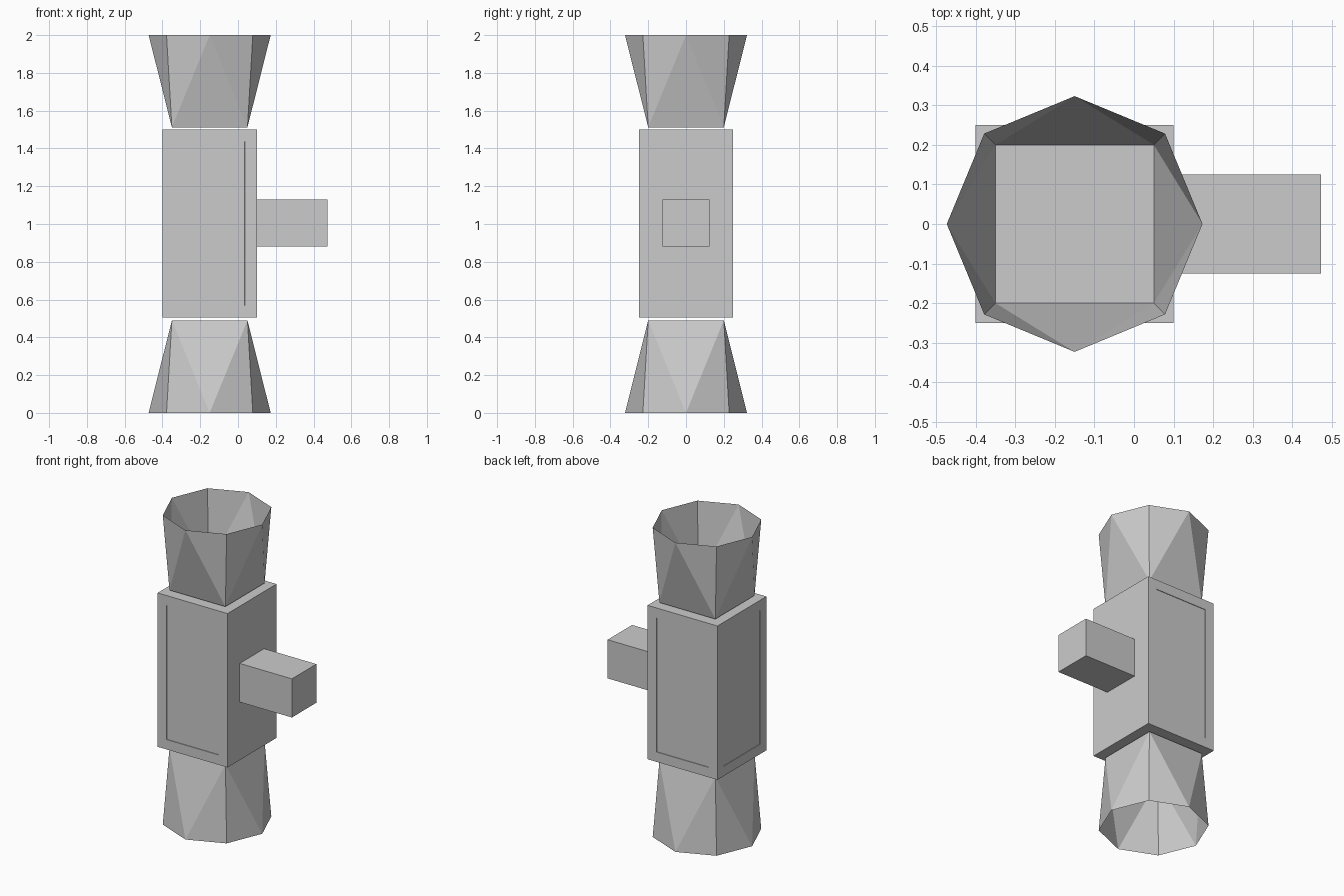
import bpy, bmesh, math

if "Cube" in bpy.data.objects:
    bpy.data.objects.remove(bpy.data.objects["Cube"], do_unlink=True)

CX = -0.15  # axis of the column

grey = bpy.data.materials.new("light_grey")
grey.use_nodes = True
colour = (0.6, 0.6, 0.6, 1)
grey.diffuse_color = colour
grey.node_tree.nodes["Principled BSDF"].inputs["Base Color"].default_value = colour


def finish(name, bm):
    mesh = bpy.data.meshes.new(name)
    bm.to_mesh(mesh)
    bm.free()
    mesh.materials.append(grey)
    obj = bpy.data.objects.new(name, mesh)
    bpy.context.collection.objects.link(obj)
    return obj


def box(low, high):
    bm = bmesh.new()
    bmesh.ops.create_cube(bm, size=1)
    for v in bm.verts:
        v.co = [lo if c < 0 else hi for c, lo, hi in zip(v.co, low, high)]
    return bm


# Body with a shallow framed panel on the front, back and plain side
bm = box((CX - 0.25, -0.25, 0.505), (CX + 0.25, 0.25, 1.5))
bm.normal_update()
panels = [f for f in bm.faces if abs(f.normal.y) > 0.9 or f.normal.x < -0.9]
bmesh.ops.inset_individual(bm, faces=panels, thickness=0.09)
bmesh.ops.inset_individual(bm, faces=panels, thickness=0.001, depth=-0.003)
finish("body", bm)

# Mounting arm
finish("arm", box((CX + 0.25, -0.125, 0.88), (0.473, 0.125, 1.13)))


# Open flared shade: a square neck lofted to an octagonal rim
def shade(name, neck_z, rim_z):
    bm = bmesh.new()
    neck = [bm.verts.new((CX + x, y, neck_z))
            for x, y in ((0.2, 0.2), (-0.2, 0.2), (-0.2, -0.2), (0.2, -0.2))]
    rim = []
    for i in range(8):
        a = i * math.pi / 4
        rim.append(bm.verts.new((CX + 0.323 * math.cos(a), 0.323 * math.sin(a), rim_z)))
    for i, corner in enumerate(neck):
        a, b, c = rim[2 * i], rim[2 * i + 1], rim[(2 * i + 2) % 8]
        bm.faces.new((corner, a, b))
        bm.faces.new((corner, b, c))
        bm.faces.new((corner, c, neck[(i + 1) % 4]))
    bm.faces.new(neck)
    bmesh.ops.recalc_face_normals(bm, faces=bm.faces)
    # Make the wall face outward
    bm.normal_update()
    wall = bm.faces[0]
    centre = wall.calc_center_median()
    if wall.normal.x * (centre.x - CX) + wall.normal.y * centre.y < 0:
        bmesh.ops.reverse_faces(bm, faces=bm.faces)
    finish(name, bm)


shade("upper_shade", 1.512, 2.0)
shade("lower_shade", 0.49, 0.0)
